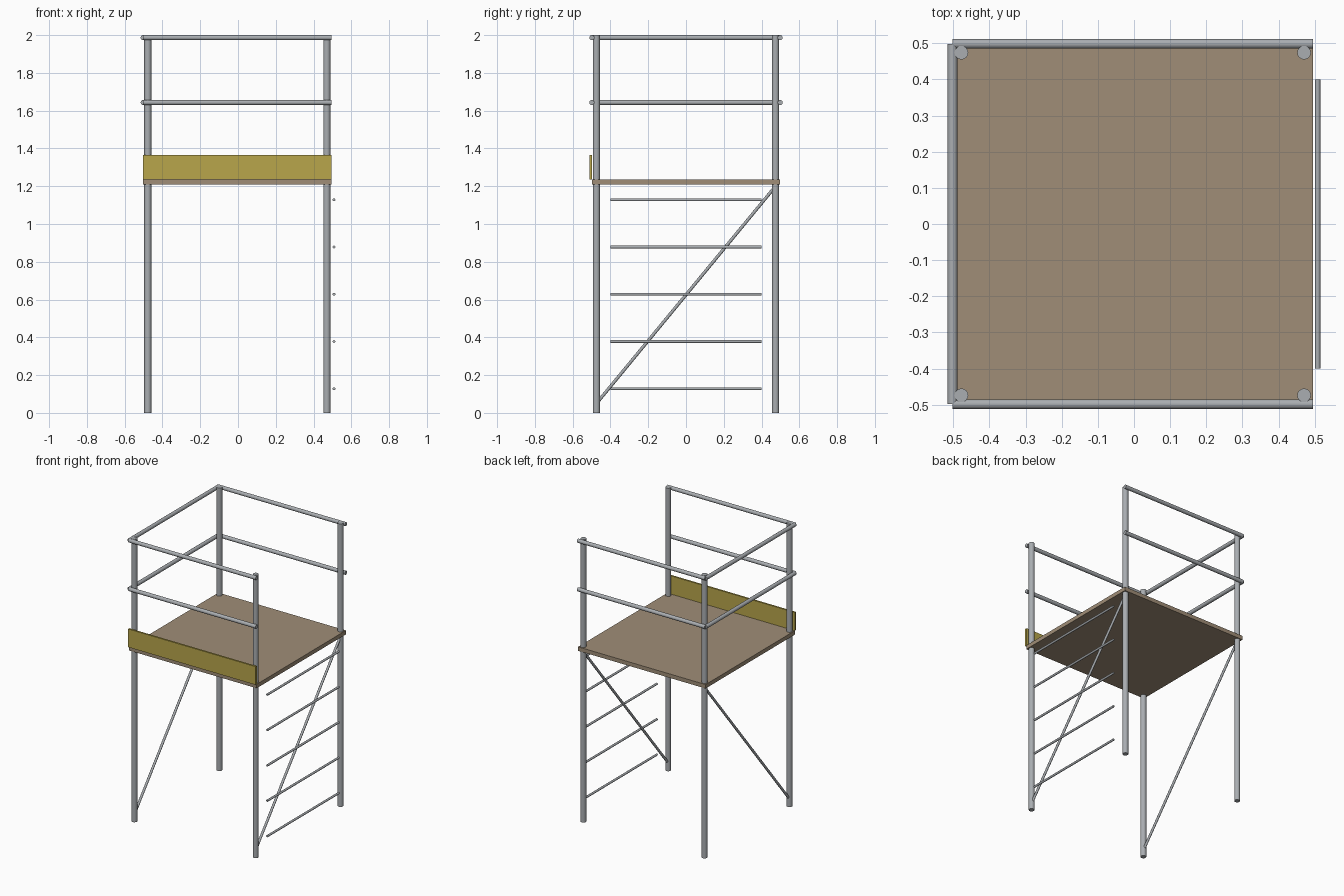
import bpy
import math
from mathutils import Vector

cube = bpy.data.objects.get("Cube")
if cube:
    bpy.data.objects.remove(cube, do_unlink=True)


def make_material(name, color):
    mat = bpy.data.materials.new(name)
    mat.use_nodes = True
    mat.diffuse_color = (*color, 1)
    mat.node_tree.nodes["Principled BSDF"].inputs["Base Color"].default_value = (*color, 1)
    return mat


STEEL = make_material("galvanised steel", (0.40, 0.42, 0.44))
WOOD = make_material("plank wood", (0.35, 0.27, 0.185))
YELLOW = make_material("toe board yellow", (0.48, 0.38, 0.07))


def tube(name, start, end, radius):
    """Round steel tube between two points."""
    start, end = Vector(start), Vector(end)
    axis = end - start
    bpy.ops.mesh.primitive_cylinder_add(
        vertices=16, radius=radius, depth=axis.length, location=(start + end) / 2,
        rotation=axis.to_track_quat("Z", "Y").to_euler())
    obj = bpy.context.object
    obj.name = name
    obj.data.materials.append(STEEL)
    bpy.ops.object.shade_smooth_by_angle(angle=math.radians(40))


def box(name, low, high, mat):
    """Axis-aligned board between two corners."""
    low, high = Vector(low), Vector(high)
    bpy.ops.mesh.primitive_cube_add(size=1, location=(low + high) / 2)
    obj = bpy.context.object
    obj.name = name
    obj.scale = high - low
    bpy.ops.object.transform_apply(location=False, rotation=False, scale=True)
    obj.data.materials.append(mat)


CX = -0.0035       # frame centre, offset by the ladder rungs
HALF = 0.4985      # half width of the deck
POST = 0.474       # post distance from the centre
LEFT, RIGHT = CX - HALF, CX + HALF
DECK_LOW, DECK_TOP = 1.208, 1.236

# Corner posts
for side, sx in (("right", -1), ("left", 1)):
    for end, sy in (("front", -1), ("back", 1)):
        x, y = CX + sx * POST, sy * POST
        tube(f"{end}_{side}_post", (x, y, 0), (x, y, 2), 0.019)

# Deck and toe board
box("deck", (LEFT, -HALF, DECK_LOW), (RIGHT, HALF, DECK_TOP), WOOD)
box("toe_board", (LEFT, -0.51, DECK_TOP), (RIGHT, -0.4975, 1.365), YELLOW)

# Guard rails on three sides, open at the ladder
for level, z in (("top", 1.9865), ("middle", 1.643)):
    tube(f"front_{level}_rail", (LEFT, -HALF, z), (RIGHT, -HALF, z), 0.0135)
    tube(f"back_{level}_rail", (LEFT, HALF, z), (RIGHT, HALF, z), 0.0135)
    tube(f"side_{level}_rail", (LEFT, -HALF, z), (LEFT, HALF, z), 0.0135)

# Diagonal braces
for side, sx in (("right", -1), ("left", 1)):
    x = CX + sx * POST
    tube(f"{side}_brace", (x, -POST, 0.05), (x, POST, 1.2), 0.0085)

# Ladder rungs
for i in range(5):
    z = 0.128 + 0.25 * i
    tube(f"ladder_rung_{i + 1}", (0.508, -0.4, z), (0.508, 0.4, z), 0.0075)
